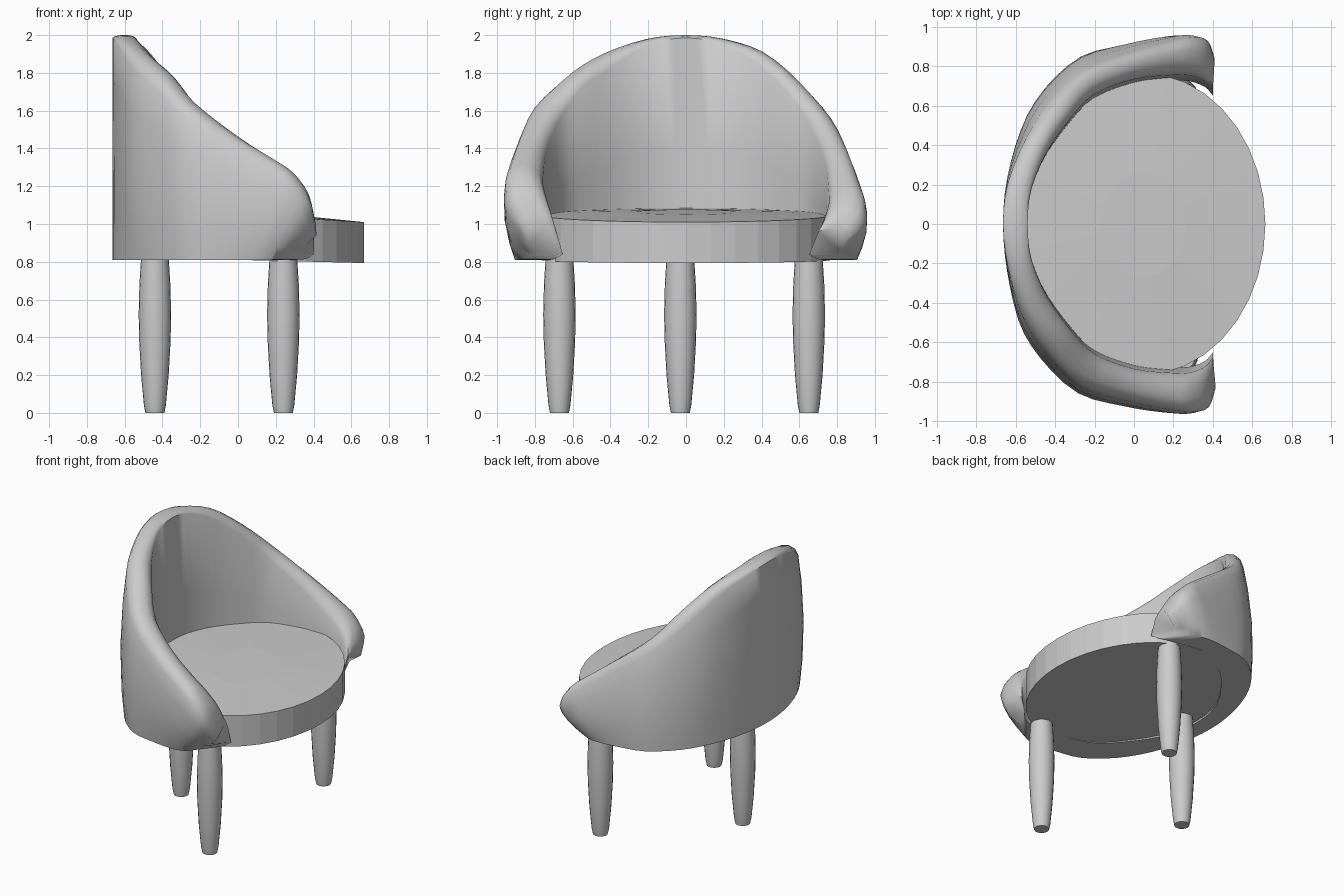
import bpy, bmesh, math
from mathutils import Vector

cube = bpy.data.objects.get("Cube")
if cube:
    bpy.data.objects.remove(cube, do_unlink=True)

GREY = (0.6, 0.6, 0.6, 1)
grey = bpy.data.materials.new("plain_grey")
grey.use_nodes = True
grey.diffuse_color = GREY
grey.node_tree.nodes["Principled BSDF"].inputs["Base Color"].default_value = GREY


def finish(name, bm, smooth_angle=None):
    """Turn a bmesh into a named grey object."""
    bmesh.ops.recalc_face_normals(bm, faces=bm.faces)
    mesh = bpy.data.meshes.new(name)
    bm.to_mesh(mesh)
    bm.free()
    mesh.materials.append(grey)
    obj = bpy.data.objects.new(name, mesh)
    bpy.context.collection.objects.link(obj)
    if smooth_angle:
        bpy.ops.object.select_all(action='DESELECT')
        obj.select_set(True)
        bpy.context.view_layer.objects.active = obj
        bpy.ops.object.shade_smooth_by_angle(angle=math.radians(smooth_angle))


def loft(bm, sections):
    """Bridge a list of point rings with quads and cap both ends."""
    rings = [[bm.verts.new(p) for p in section] for section in sections]
    count = len(rings[0])
    for a, b in zip(rings, rings[1:]):
        for i in range(count):
            j = (i + 1) % count
            bm.faces.new((a[i], a[j], b[j], b[i]))
    bm.faces.new(rings[0])
    bm.faces.new(rings[-1])


def two_sided_spline(left, right, steps=3):
    """Smooth curve from the right tip (negative y) round the back to the left tip."""
    points = [Vector((x, -y, z)) for x, y, z in reversed(right[1:])] + [Vector(p) for p in left]
    out = []
    for k in range(len(points) - 1):
        p1, p2 = points[k], points[k + 1]
        p0 = points[k - 1] if k else p1 * 2 - p2
        p3 = points[k + 2] if k + 2 < len(points) else p2 * 2 - p1
        for s in range(steps):
            t = s / steps
            out.append(p1 + (p2 - p0) * (t / 2)
                       + (p0 * 2 - p1 * 5 + p2 * 4 - p3) * (t * t / 2)
                       + (p1 * 3 - p0 - p2 * 3 + p3) * (t ** 3 / 2))
    return out + [points[-1]]


# Wraparound back: outer base, rim (one arm sits lower) and inner wall, centre to tip
BASE = [(-.665, 0, .81), (-.64, .24, .81), (-.565, .48, .81), (-.44, .69, .81), (-.26, .845, .81),
        (-.07, .89, .81), (.06, .905, .81), (.15, .9, .81), (.22, .87, .815), (.31, .79, .84)]
RIM_HIGH = [(-.665, 0, 2), (-.64, .22, 1.98), (-.57, .46, 1.905), (-.46, .64, 1.8),
            (-.28, .82, 1.64), (-.03, .9, 1.47), (.2, .945, 1.34), (.3, .955, 1.27),
            (.38, .93, 1.16), (.415, .83, 1.01)]
RIM_LOW = [(-.665, 0, 2), (-.64, .21, 1.98), (-.55, .43, 1.91), (-.43, .62, 1.76),
           (-.26, .785, 1.58), (-.01, .875, 1.4), (.2, .93, 1.25), (.3, .95, 1.17),
           (.375, .93, 1.08), (.41, .84, .98)]
INNER = [(-.54, 0, 0), (-.52, .18, 0), (-.44, .37, 0), (-.32, .54, 0), (-.2, .66, 0),
         (0, .735, 0), (.18, .755, 0), (.28, .755, 0), (.36, .725, 0), (.4, .68, 0)]


def wall_section(base, rim, inner):
    """Closed outline with a bulging outside and a rolled rim."""
    side = min(1, abs(rim.y) / .5) ** 2
    down = Vector((0, 0, -.015 - .055 * side))
    out = Vector((rim.x - inner.x, rim.y - inner.y, 0))
    bulge = out.normalized() * (.03 * side)
    shoulder = rim + down
    lip = Vector((inner.x, inner.y, shoulder.z))
    foot = Vector((inner.x, inner.y * (1 - .04 * side), base.z))
    return [base,
            base.lerp(shoulder, .2) + bulge * .65,
            base.lerp(shoulder, .5) + bulge,
            base.lerp(shoulder, .8) + bulge * .65,
            shoulder,
            rim - out * .12 + down * .35,
            rim - out * .35,
            rim - out * .65,
            rim - out * .88 + down * .35,
            lip,
            lip.lerp(foot, .5),
            foot]


bm = bmesh.new()
loft(bm, [wall_section(*row) for row in zip(
    two_sided_spline(BASE, BASE),
    two_sided_spline(RIM_LOW, RIM_HIGH),
    two_sided_spline(INNER, INNER))])
finish("wraparound_back", bm, 50)

# Seat cushion: faceted oval slab whose gently domed top falls to the front
SIDES = 36


def oval(scale, top):
    ring = []
    for i in range(SIDES):
        a = math.tau * i / SIDES
        x, y = .05 + .617 * scale * math.cos(a), .765 * scale * math.sin(a)
        z = 1.05 - .06 * x + .025 * (1 - scale) if top else .81 - .025 * x
        ring.append(Vector((x, y, z)))
    return ring


bm = bmesh.new()
loft(bm, [oval(1, False), oval(1, True), oval(.7, True), oval(.35, True)])
finish("seat_cushion", bm)

# Three turned legs
PROFILE = [(.05, 0), (.058, .04), (.073, .2), (.083, .38), (.086, .52), (.082, .68), (.072, .84)]
for name, x, y in (("front_leg_left", .24, .65), ("front_leg_right", .24, -.67),
                   ("back_leg", -.44, -.03)):
    bm = bmesh.new()
    loft(bm, [[(x + r * math.cos(math.tau * i / 20), y + r * math.sin(math.tau * i / 20), z)
               for i in range(20)] for r, z in PROFILE])
    finish(name, bm, 40)
